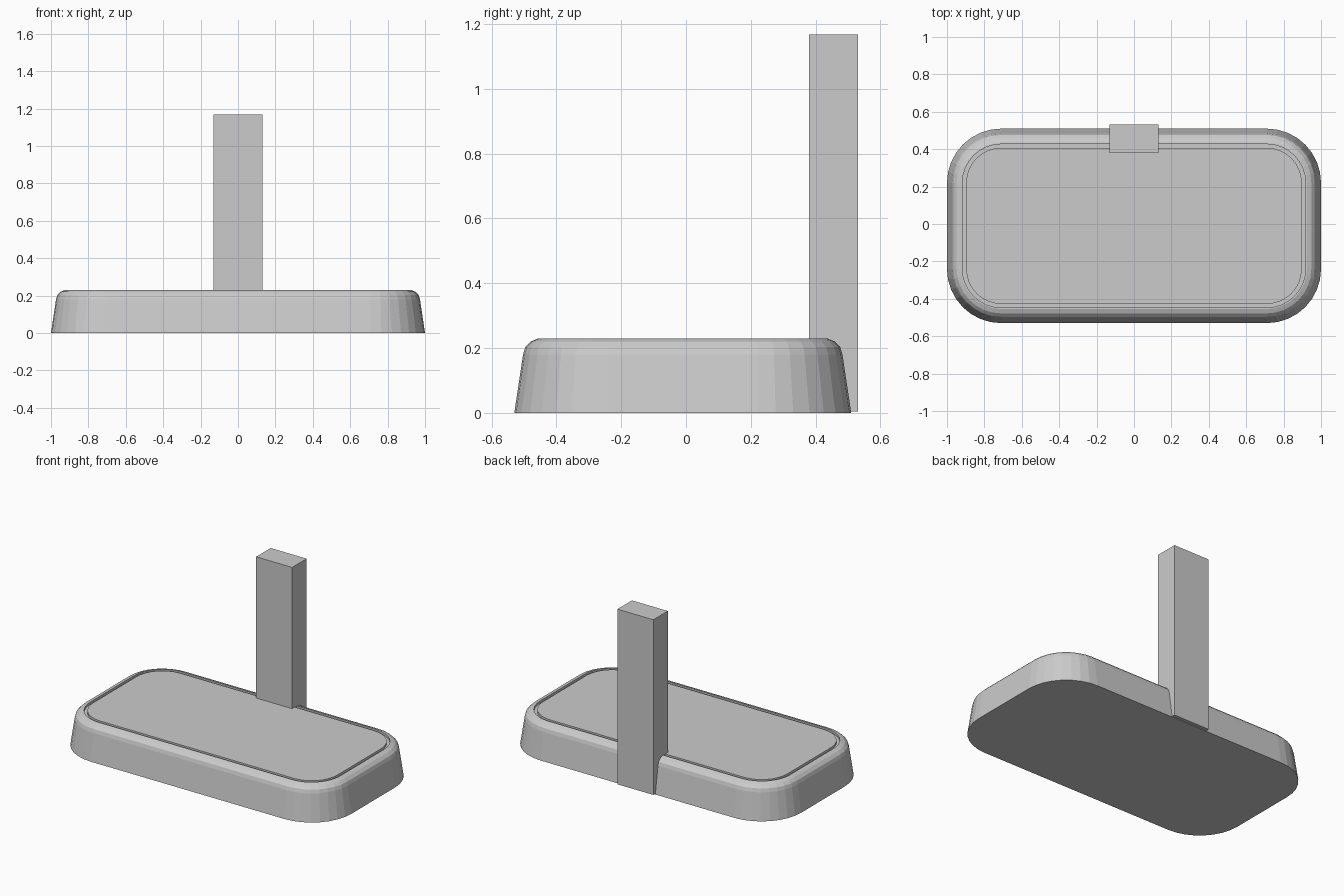
import bpy, bmesh, math

if "Cube" in bpy.data.objects:
    bpy.data.objects.remove(bpy.data.objects["Cube"])

CY = -0.01                 # centre of the base in y
HX, HY, R, SEG = 1.0, 0.52, 0.29, 8


def add_object(name, bm):
    bmesh.ops.recalc_face_normals(bm, faces=bm.faces)
    mesh = bpy.data.meshes.new(name)
    bm.to_mesh(mesh)
    bm.free()
    ob = bpy.data.objects.new(name, mesh)
    bpy.context.collection.objects.link(ob)
    return ob


def rounded_loop(bm, inset, z):
    r = R - inset
    verts = []
    for i, (sx, sy) in enumerate([(1, 1), (-1, 1), (-1, -1), (1, -1)]):
        for k in range(SEG + 1):
            a = math.pi / 2 * (i + k / SEG)
            verts.append(bm.verts.new((sx * (HX - R) + r * math.cos(a),
                                       CY + sy * (HY - R) + r * math.sin(a), z)))
    return verts


# Base: tapered wall, rounded rim, narrow groove, flat top panel
profile = [(0, 0), (0.027, 0.18), (0.034, 0.203), (0.052, 0.221), (0.075, 0.23),
           (0.083, 0.23), (0.083, 0.215), (0.103, 0.215), (0.103, 0.23)]
bm = bmesh.new()
loops = [rounded_loop(bm, i, z) for i, z in profile]
n = len(loops[0])
for a, b in zip(loops, loops[1:]):
    for k in range(n):
        j = (k + 1) % n
        bm.faces.new((a[k], a[j], b[j], b[k]))
bm.faces.new(loops[0])
bm.faces.new(loops[-1])
add_object("base", bm)

# Upright post set into the back edge
bm = bmesh.new()
bmesh.ops.create_cube(bm, size=1)
bmesh.ops.scale(bm, vec=(0.264, 0.152, 1.163), verts=bm.verts)
bmesh.ops.translate(bm, vec=(0, 0.455, 0.005 + 1.163 / 2), verts=bm.verts)
add_object("post", bm)
